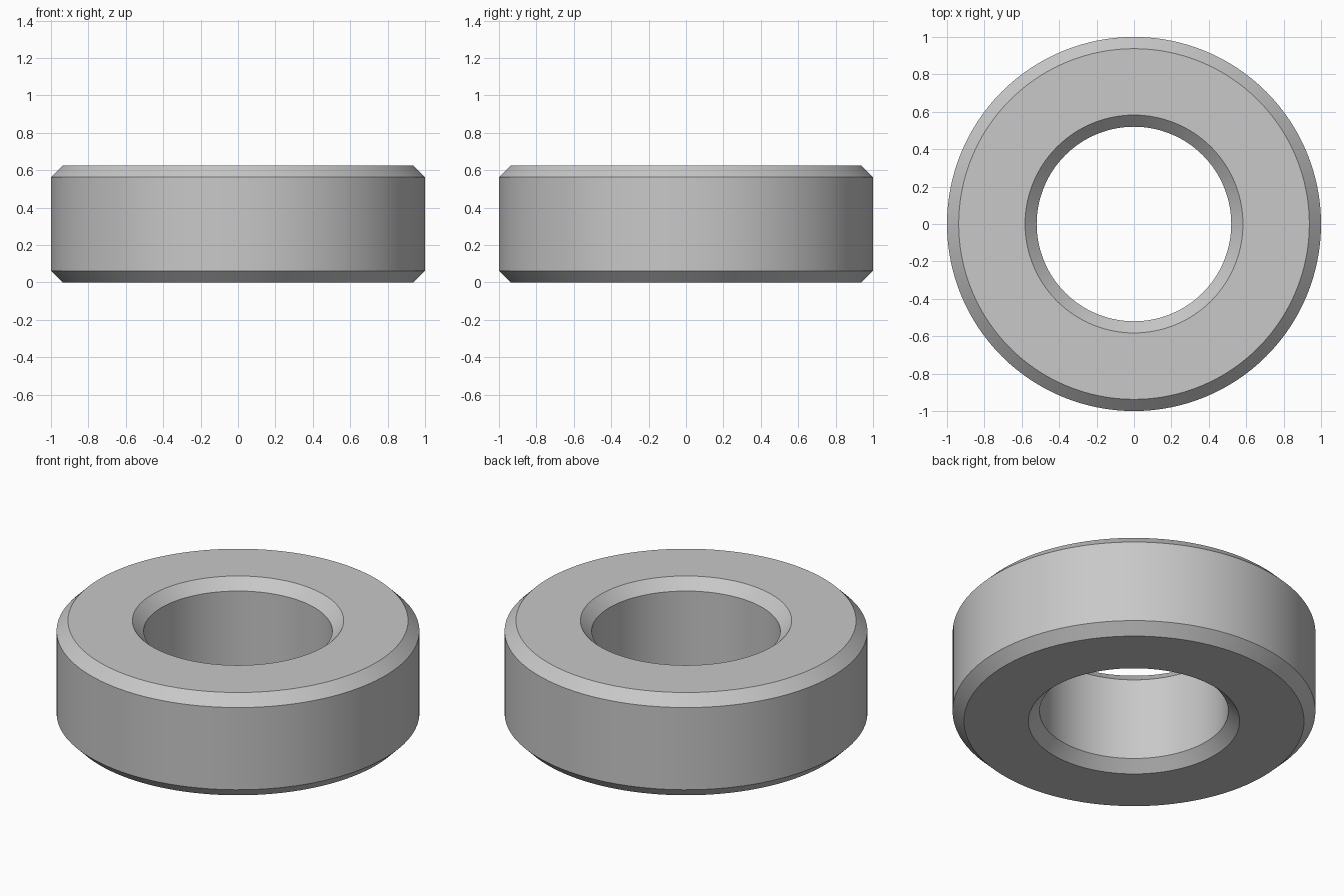
import bpy
import bmesh
import math
from mathutils import Vector

cube = bpy.data.objects.get("Cube")
if cube:
    bpy.data.objects.remove(cube, do_unlink=True)

OUTER, INNER, HEIGHT, CHAMFER = 1.0, 0.52, 0.625, 0.0625
SEGMENTS = 128

# Plain grey material
grey = bpy.data.materials.new("light grey")
grey.use_nodes = True
colour = (0.58, 0.58, 0.58, 1)
grey.diffuse_color = colour
grey.node_tree.nodes["Principled BSDF"].inputs["Base Color"].default_value = colour

# Chamfered rectangular cross-section
c = CHAMFER
profile = [
    (INNER + c, 0), (OUTER - c, 0),
    (OUTER, c), (OUTER, HEIGHT - c),
    (OUTER - c, HEIGHT), (INNER + c, HEIGHT),
    (INNER, HEIGHT - c), (INNER, c),
]

# Ring swept around the vertical axis
bm = bmesh.new()
verts = [bm.verts.new((r, 0, z)) for r, z in profile]
edges = [bm.edges.new((v, verts[(i + 1) % len(verts)])) for i, v in enumerate(verts)]
bmesh.ops.spin(bm, geom=verts + edges, cent=Vector((0, 0, 0)), axis=Vector((0, 0, 1)),
               angle=math.tau, steps=SEGMENTS, use_merge=False)
bmesh.ops.remove_doubles(bm, verts=bm.verts[:], dist=0.0001)
bmesh.ops.recalc_face_normals(bm, faces=bm.faces[:])
mesh = bpy.data.meshes.new("chamfered_ring")
bm.to_mesh(mesh)
bm.free()
mesh.materials.append(grey)

ring = bpy.data.objects.new("chamfered_ring", mesh)
bpy.context.collection.objects.link(ring)
bpy.ops.object.select_all(action='DESELECT')
ring.select_set(True)
bpy.context.view_layer.objects.active = ring
bpy.ops.object.shade_smooth_by_angle(angle=math.radians(30))
